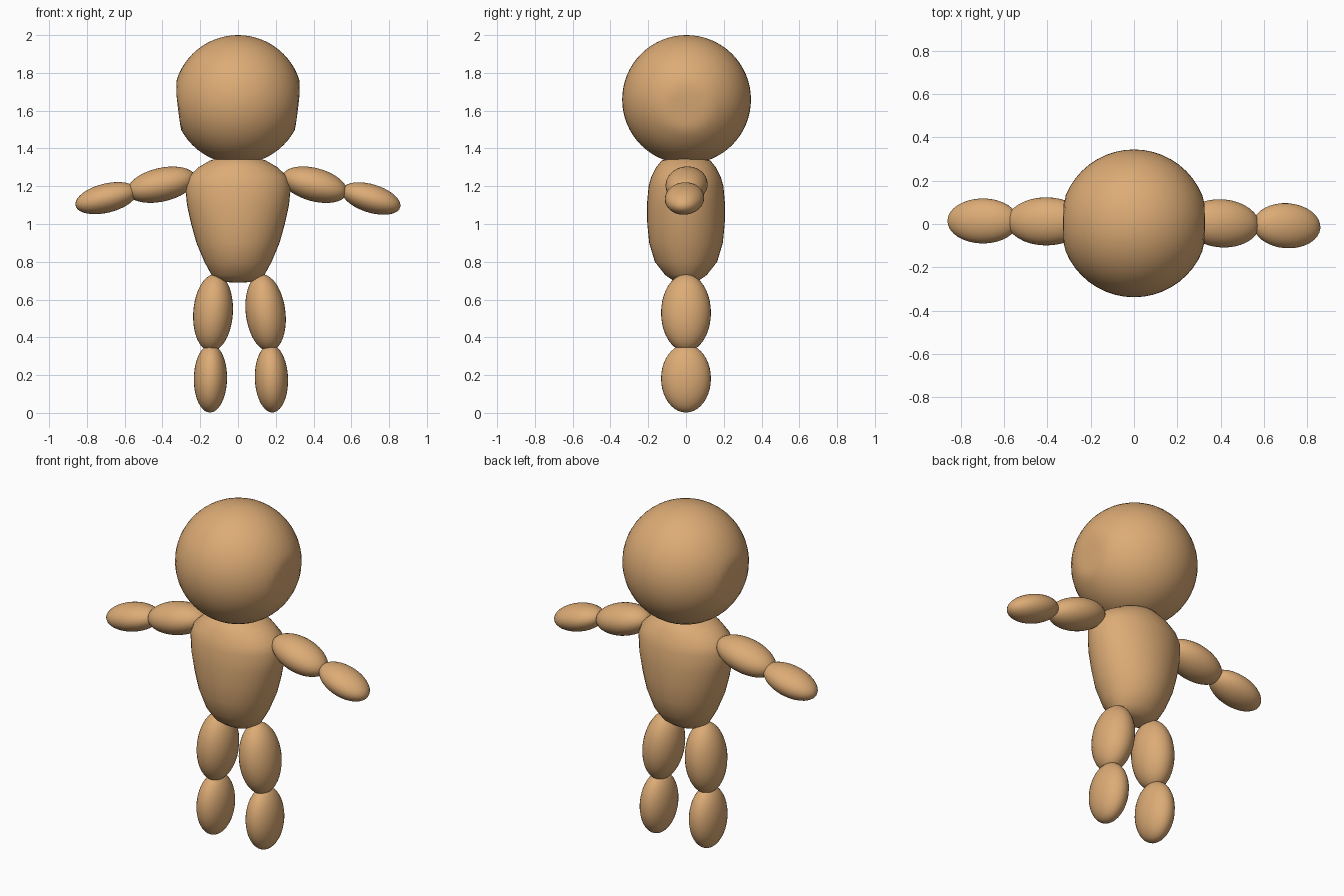
import bpy, bmesh, math
from mathutils import Matrix, Euler, Vector

if "Cube" in bpy.data.objects:
    bpy.data.objects.remove(bpy.data.objects["Cube"])

clay = bpy.data.materials.new("tan_clay")
clay.diffuse_color = (0.72, 0.41, 0.18, 1)
clay.use_nodes = True
clay.node_tree.nodes["Principled BSDF"].inputs["Base Color"].default_value = clay.diffuse_color


def finish(name, bm):
    bmesh.ops.recalc_face_normals(bm, faces=bm.faces)
    for f in bm.faces:
        f.smooth = True
    mesh = bpy.data.meshes.new(name)
    bm.to_mesh(mesh)
    bm.free()
    mesh.materials.append(clay)
    obj = bpy.data.objects.new(name, mesh)
    bpy.context.collection.objects.link(obj)
    return obj


def ellipsoid(name, centre, radii, tilt=0, yaw=0):
    """Smooth ellipsoid; tilt turns it in the front plane, yaw about z."""
    bm = bmesh.new()
    bmesh.ops.create_uvsphere(bm, u_segments=32, v_segments=20, radius=1)
    turn = Euler((0, math.radians(tilt), math.radians(yaw))).to_matrix().to_4x4()
    place = Matrix.Translation(centre) @ turn @ Matrix.Diagonal((*radii, 1))
    bmesh.ops.transform(bm, matrix=place, verts=bm.verts)
    return finish(name, bm)


# Head: a ball with its cheeks gently pressed flat, narrowing downwards
bm = bmesh.new()
bmesh.ops.create_uvsphere(bm, u_segments=48, v_segments=32, radius=0.341)
for v in bm.verts:
    limit = 0.326 - 0.12 * max(0.0, 0.04 - v.co.z)
    if abs(v.co.x) > limit:
        v.co.x = math.copysign(limit + 0.1 * (abs(v.co.x) - limit), v.co.x)
    v.co.z += 1.659
    v.co.y += 0.003
finish("head", bm)

# Torso: elliptical sections (height, half width, half depth)
SECTIONS = [(0.692, 0.06, 0.04), (0.702, 0.105, 0.07), (0.73, 0.14, 0.11),
            (0.80, 0.178, 0.165), (0.90, 0.22, 0.195), (1.00, 0.248, 0.205),
            (1.10, 0.27, 0.207), (1.20, 0.28, 0.198), (1.25, 0.262, 0.184),
            (1.30, 0.21, 0.158), (1.335, 0.15, 0.13), (1.36, 0.08, 0.07)]
N = 40
bm = bmesh.new()
rings = []
for z, w, d in SECTIONS:
    rings.append([bm.verts.new((w * math.cos(2 * math.pi * i / N),
                                d * math.sin(2 * math.pi * i / N), z))
                  for i in range(N)])
for a, b in zip(rings, rings[1:]):
    for i in range(N):
        j = (i + 1) % N
        bm.faces.new((a[i], a[j], b[j], b[i]))
for ring, z in ((rings[0], 0.69), (rings[-1], 1.37)):
    pole = bm.verts.new((0, 0, z))
    for i in range(N):
        bm.faces.new((ring[i], ring[(i + 1) % N], pole))
finish("torso", bm)

# Arms: two overlapping ellipsoids on each side, drooping outwards
ellipsoid("upper_arm_left", (-0.405, 0.012, 1.208), (0.185, 0.111, 0.089), -13)
ellipsoid("forearm_left", (-0.697, 0.014, 1.137), (0.168, 0.104, 0.077), -14)
ellipsoid("upper_arm_right", (0.405, 0.003, 1.208), (0.178, 0.111, 0.088), 15, -4)
ellipsoid("forearm_right", (0.705, -0.008, 1.135), (0.161, 0.104, 0.075), 17, -4)

# Legs: thigh and shin ellipsoids, splayed slightly from the hips
ellipsoid("thigh_left", (-0.132, 0, 0.53), (0.105, 0.132, 0.205), 4)
ellipsoid("shin_left", (-0.146, 0, 0.182), (0.088, 0.132, 0.18), 1)
ellipsoid("thigh_right", (0.146, 0, 0.53), (0.105, 0.132, 0.205), -7)
ellipsoid("shin_right", (0.177, 0, 0.182), (0.088, 0.132, 0.18), -2)
